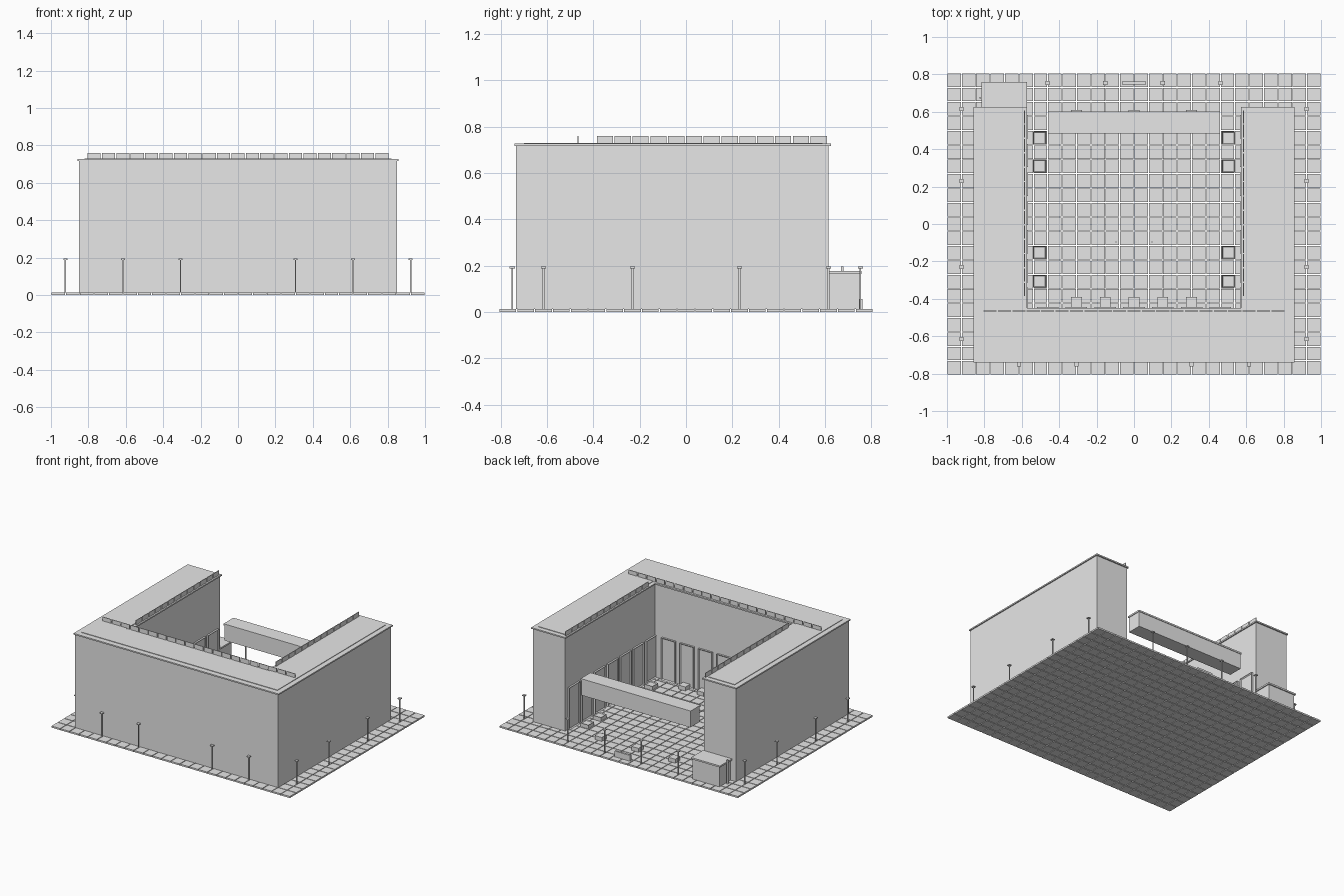
import bpy, bmesh
from mathutils import Matrix, Vector

default = bpy.data.objects.get("Cube")
if default:
    bpy.data.objects.remove(default, do_unlink=True)

grey = bpy.data.materials.new("plain_grey")
grey.use_nodes = True
colour = (0.8, 0.8, 0.8, 1)
grey.diffuse_color = colour
grey.node_tree.nodes["Principled BSDF"].inputs["Base Color"].default_value = colour

GROUND = 0.012   # top of the paving
PITCH = 1 / 13   # paving module that everything lines up with


def finish(name, bm):
    """Turn a bmesh into a named grey object."""
    mesh = bpy.data.meshes.new(name)
    bm.normal_update()
    bm.to_mesh(mesh)
    bm.free()
    mesh.materials.append(grey)
    obj = bpy.data.objects.new(name, mesh)
    bpy.context.collection.objects.link(obj)
    return obj


def add_box(bm, x, y, z):
    """Add a box spanning the (low, high) pairs."""
    spans = (x, y, z)
    centre = Vector([(a + b) / 2 for a, b in spans])
    size = [abs(b - a) for a, b in spans] + [1]
    geom = bmesh.ops.create_cube(bm, size=1, matrix=Matrix.Translation(centre) @ Matrix.Diagonal(size))
    return {f for v in geom["verts"] for f in v.link_faces}


def around(c, width):
    return (c - width / 2, c + width / 2)


def box(name, x, y, z):
    bm = bmesh.new()
    add_box(bm, x, y, z)
    return finish(name, bm)


def inset_box(bm, x, y, z, direction, rim, depth):
    """Box with a sunken panel in the face that looks along direction."""
    faces = add_box(bm, x, y, z)
    bm.normal_update()
    face = max(faces, key=lambda f: f.normal.dot(Vector(direction)))
    bmesh.ops.inset_region(bm, faces=[face], thickness=rim, depth=0)
    bmesh.ops.translate(bm, verts=face.verts, vec=Vector(direction) * -depth)


def u_shape(name, outer, inner, front, court, back, z):
    """Extruded U plan, open towards the back."""
    half = [(outer, front), (outer, back), (inner, back), (inner, court)]
    plan = half + [(-x, y) for x, y in reversed(half)]
    bm = bmesh.new()
    face = bm.faces.new([bm.verts.new((x, y, z[0])) for x, y in plan])
    top = bmesh.ops.extrude_face_region(bm, geom=[face])
    verts = [g for g in top["geom"] if isinstance(g, bmesh.types.BMVert)]
    bmesh.ops.translate(bm, verts=verts, vec=(0, 0, z[1] - z[0]))
    bmesh.ops.recalc_face_normals(bm, faces=bm.faces)
    return finish(name, bm)


# Paving slabs
bm = bmesh.new()
for i in range(26):
    for j in range(21):
        add_box(bm, around((i - 12.5) * PITCH, PITCH - 0.005),
                around((j - 10) * PITCH, PITCH - 0.005), (0, GROUND))
finish("paving", bm)

# Main U-shaped building with its roof
u_shape("building_walls", 0.85, 0.58, -0.733, -0.458, 0.615, (GROUND, 0.716))
u_shape("roof_edge", 0.858, 0.572, -0.741, -0.449, 0.625, (0.716, 0.726))
u_shape("roof_deck", 0.82, 0.6, -0.7, -0.48, 0.59, (0.726, 0.73))

# Upright panels along the courtyard edge of the roof
bm = bmesh.new()
for i in range(21):
    add_box(bm, around((i - 10) * PITCH, 0.07), around(-0.466, 0.005), (0.726, 0.76))
for side in (-1, 1):
    for i in range(13):
        add_box(bm, around(side * 0.586, 0.005),
                around(-0.35 + i * PITCH, 0.07), (0.726, 0.76))
finish("roof_panels", bm)

# Tall framed windows around the courtyard
bm = bmesh.new()
tall = (GROUND, 0.33)
for i in range(-3, 4):
    inset_box(bm, around(i * 2 * PITCH, 0.115), (-0.46, -0.444), tall, (0, 1, 0), 0.01, 0.007)
for side in (-1, 1):
    for i in range(7):
        inset_box(bm, sorted((side * 0.582, side * 0.566)),
                  around(0.52 - i * 2 * PITCH, 0.125), tall, (-side, 0, 0), 0.01, 0.007)
finish("courtyard_windows", bm)

# Raised beam across the open end
box("beam", (-0.455, 0.455), (0.488, 0.598), (0.31, 0.425))
box("beam_cap", (-0.46, 0.46), (0.484, 0.602), (0.425, 0.437))

# Small service hut beside the right wing, with its vent pipe
box("hut", (-0.805, -0.58), (0.615, 0.75), (GROUND, 0.164))
box("hut_roof", (-0.815, -0.573), (0.615, 0.758), (0.164, 0.176))
box("hut_pipe", around(-0.821, 0.01), around(0.675, 0.01), (GROUND, 0.195))

# Square planters with sunken tops
bm = bmesh.new()
for x in (-0.505, 0.505):
    for y in (0.46, 0.31, -0.152, -0.306):
        inset_box(bm, around(x, 0.068), around(y, 0.068), (GROUND, 0.04), (0, 0, 1), 0.007, 0.006)
finish("planters", bm)

# Low seats by the front windows and under the beam
bm = bmesh.new()
for i in range(-2, 3):
    add_box(bm, around(i * 2 * PITCH, 0.058), around(-0.418, 0.056), (GROUND, 0.042))
for i in (-1, 0, 1):
    add_box(bm, around(i * 4 * PITCH, 0.058), around(0.58, 0.058), (GROUND, 0.042))
finish("seats", bm)

# Low slab at the entrance
box("entrance_slab", around(0, 0.13), around(0.754, 0.014), (GROUND, 0.056))

# Lamp posts around the edge
spots = [(s * 12 * PITCH, y * PITCH) for s in (-1, 1) for y in (-8, -3, 3, 8)]
spots += [(x * PITCH, -0.75) for x in (-8, -4, 4, 8)]
spots += [(x * PITCH, 0.753) for x in (-6, -2, 2, 6)]
bm = bmesh.new()
for x, y in spots:
    add_box(bm, around(x, 0.007), around(y, 0.007), (GROUND, 0.188))
    add_box(bm, around(x, 0.022), around(y, 0.022), (0.188, 0.195))
finish("lamp_posts", bm)

# Two slim poles in the courtyard
bm = bmesh.new()
for x in (-0.097, 0.097):
    add_box(bm, around(x, 0.005), around(-0.096, 0.005), (GROUND, 0.09))
finish("court_poles", bm)
